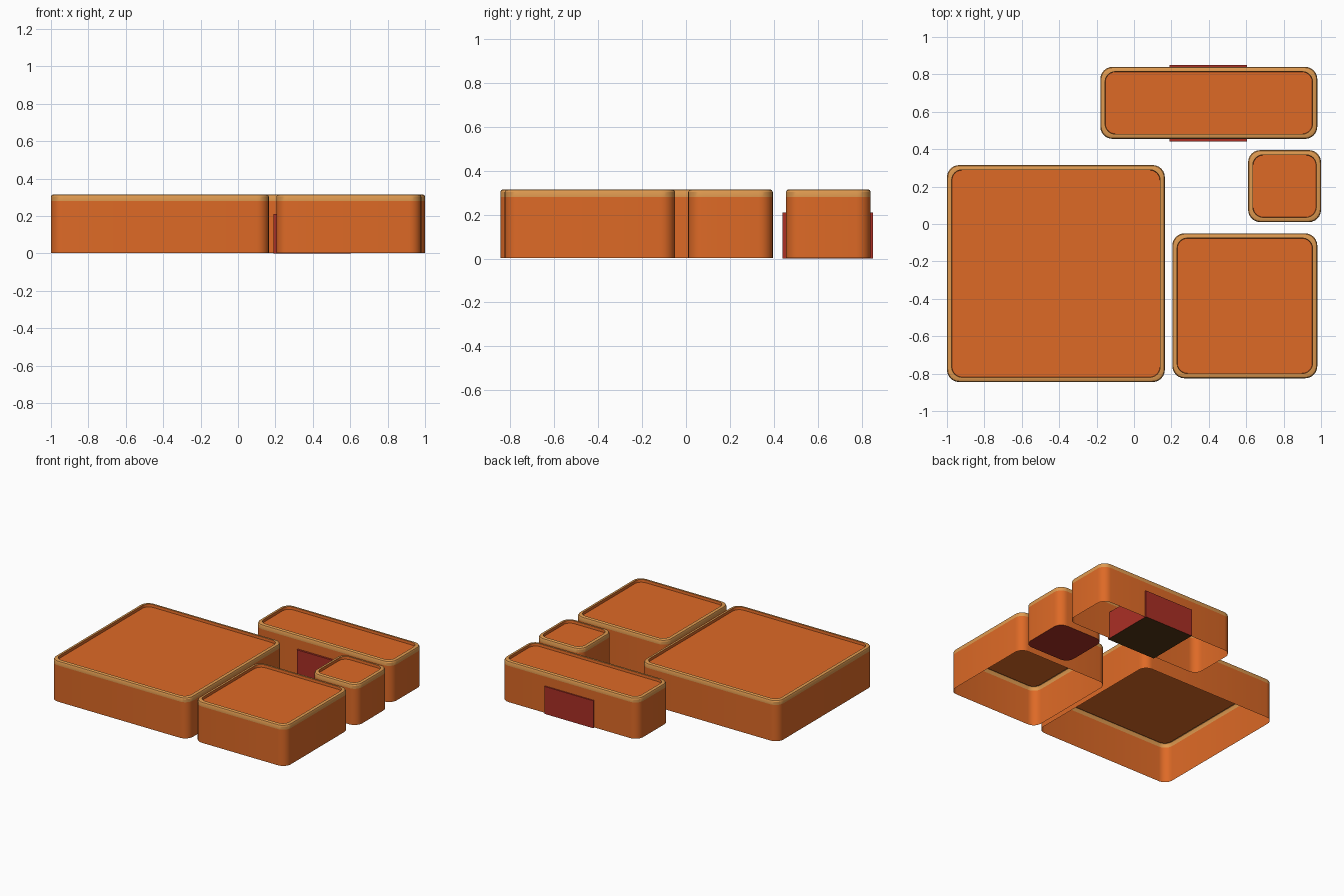
import bpy, bmesh, math

if "Cube" in bpy.data.objects:
    bpy.data.objects.remove(bpy.data.objects["Cube"])


def material(name, rgb):
    """Flat colour given as sRGB, stored as linear."""
    m = bpy.data.materials.new(name)
    lin = [c / 12.92 if c <= 0.04045 else ((c + 0.055) / 1.055) ** 2.4 for c in rgb]
    m.diffuse_color = (*lin, 1)
    m.use_nodes = True
    m.node_tree.nodes["Principled BSDF"].inputs["Base Color"].default_value = m.diffuse_color
    return m


ORANGE = material("orange", (0.87, 0.415, 0.15))
TAN = material("tan", (0.87, 0.60, 0.31))
RED = material("dark red", (0.67, 0.185, 0.145))
BROWN = material("dark brown", (0.32, 0.21, 0.08))


def finish(bm, name, mats):
    mesh = bpy.data.meshes.new(name)
    bm.to_mesh(mesh)
    bm.free()
    obj = bpy.data.objects.new(name, mesh)
    bpy.context.collection.objects.link(obj)
    for m in mats:
        mesh.materials.append(m)
    bpy.context.view_layer.objects.active = obj
    obj.select_set(True)
    bpy.ops.object.shade_smooth_by_angle(angle=math.radians(30))
    obj.select_set(False)
    return obj


def rounded_loop(bm, x0, x1, y0, y1, inset, z, radius=0.065, seg=6):
    """Ring of vertices on a rounded rectangle, counter-clockwise."""
    r = radius - inset * 0.4
    corners = ((x1, y1, -1, -1), (x0, y1, 1, -1), (x0, y0, 1, 1), (x1, y0, -1, 1))
    ring = []
    for q, (cx, cy, sx, sy) in enumerate(corners):
        for i in range(seg + 1):
            a = math.pi / 2 * (q + i / seg)
            ring.append(bm.verts.new((cx + sx * (inset + r) + r * math.cos(a),
                                      cy + sy * (inset + r) + r * math.sin(a), z)))
    return ring


# (inset, height, material of the band that ends here)
PROFILE = [(0, 0.003, 0), (0, 0.28, 0), (0, 0.303, 1), (0.004, 0.311, 1),
           (0.012, 0.315, 1), (0.025, 0.315, 1), (0.027, 0.295, 0)]


def block(name, x0, x1, y0, y1, bottom=False):
    """Open-bottomed shell with a tan rim around a slightly sunken top."""
    bm = bmesh.new()
    rings = [rounded_loop(bm, x0, x1, y0, y1, i, z) for i, z, _ in PROFILE]
    for k in range(1, len(rings)):
        a, b = rings[k - 1], rings[k]
        n = len(a)
        for i in range(n):
            j = (i + 1) % n
            bm.faces.new((a[i], a[j], b[j], b[i])).material_index = PROFILE[k][2]
    bm.faces.new(rings[-1])
    if bottom:
        bm.faces.new(list(reversed(rings[0]))).material_index = 2
    finish(bm, name, (ORANGE, TAN, RED))


block("large_block", -1.0, 0.165, -0.845, 0.315)
block("medium_block", 0.205, 0.98, -0.825, -0.05)
block("small_block", 0.61, 1.0, 0.01, 0.395, bottom=True)
block("long_block", -0.18, 0.98, 0.455, 0.84)

# Box that passes through the long block: red sides, brown underside
bm = bmesh.new()
bmesh.ops.create_cube(bm, size=1)
for v in bm.verts:
    v.co = (0.3975 + v.co.x * 0.415, 0.645 + v.co.y * 0.41, 0.105 + v.co.z * 0.21)
bm.normal_update()
for f in bm.faces:
    f.material_index = 1 if f.normal.z < -0.5 else 0
finish(bm, "through_box", (RED, BROWN))
